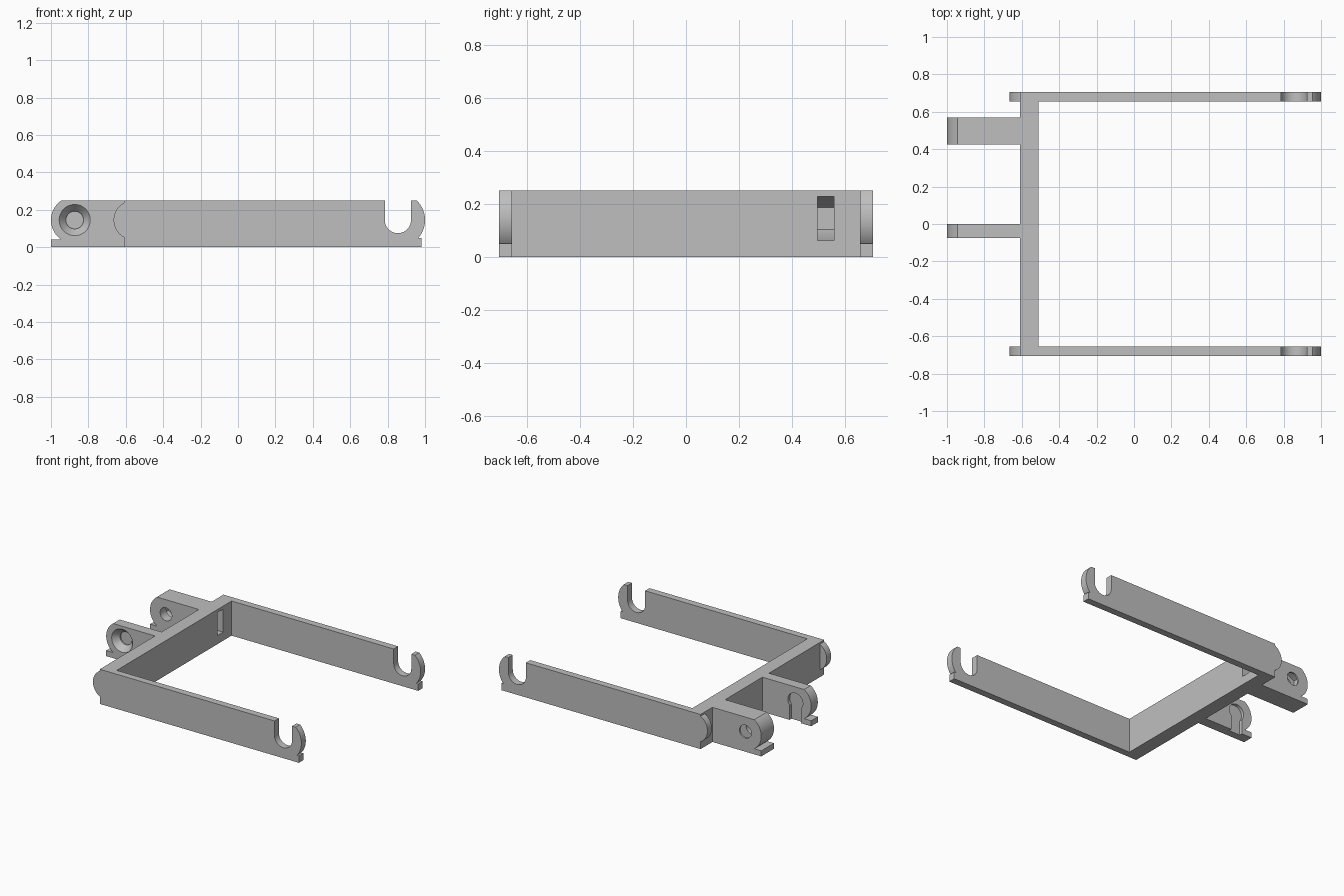
import bpy, bmesh
from math import cos, sin, radians, asin, acos, degrees

cube = bpy.data.objects.get("Cube")
if cube:
    bpy.data.objects.remove(cube, do_unlink=True)

grey = bpy.data.materials.new("plain grey")
grey.use_nodes = True
colour = (0.52, 0.52, 0.52, 1)
grey.diffuse_color = colour
grey.node_tree.nodes["Principled BSDF"].inputs["Base Color"].default_value = colour

TOP, MID = 0.25, 0.145          # overall height and pivot height
BAR_BACK, BAR_FRONT = -0.61, -0.51
ARM_IN, ARM_OUT = 0.655, 0.705
PIVOT_X, HOOK_X = -0.873, 0.855


def arc(cx, r, a0, a1, n=24, cz=MID):
    """Points of an arc in the xz plane, angles in degrees."""
    angles = [radians(a0 + (a1 - a0) * i / n) for i in range(n + 1)]
    return [(cx + r * cos(a), cz + r * sin(a)) for a in angles]


def circle(cx, r, n=48, start=0):
    return arc(cx, r, start, start + 360, n)[:-1]


def prism(name, profile, y0, y1, far=None):
    """Extrude an xz profile along y, optionally lofting to a second one."""
    bm = bmesh.new()
    near = [bm.verts.new((x, y0, z)) for x, z in profile]
    end = [bm.verts.new((x, y1, z)) for x, z in (far or profile)]
    bm.faces.new(near)
    bm.faces.new(end[::-1])
    for i in range(len(near)):
        j = (i + 1) % len(near)
        bm.faces.new((near[j], near[i], end[i], end[j]))
    bmesh.ops.recalc_face_normals(bm, faces=bm.faces[:])
    mesh = bpy.data.meshes.new(name)
    bm.to_mesh(mesh)
    bm.free()
    mesh.materials.append(grey)
    obj = bpy.data.objects.new(name, mesh)
    bpy.context.collection.objects.link(obj)
    return obj


def box(x0, x1, z0, z1):
    return [(x0, z0), (x1, z0), (x1, z1), (x0, z1)]


def cut(obj, cutters):
    """Subtract each cutter and bake the result into the mesh."""
    for c in cutters:
        c.hide_render = True
        mod = obj.modifiers.new("cut", 'BOOLEAN')
        mod.operation, mod.solver, mod.object = 'DIFFERENCE', 'EXACT', c
    deps = bpy.context.evaluated_depsgraph_get()
    mesh = bpy.data.meshes.new_from_object(obj.evaluated_get(deps))
    obj.modifiers.clear()
    obj.data = mesh


# Side arms: rounded rear end, open hook and small foot at the front end
hook_r, notch_r, rear_r, rear_x, foot = 0.145, 0.07, 0.105, -0.56, 0.05
rear_a = degrees(acos((BAR_BACK - rear_x) / rear_r))
arm_profile = (
    [(BAR_BACK, 0), (0.98, 0), (0.98, foot)]
    + arc(HOOK_X, hook_r, degrees(asin((foot - MID) / hook_r)),
          degrees(asin((TOP - MID) / hook_r)))
    + [(HOOK_X + notch_r, TOP)]
    + arc(HOOK_X, notch_r, 0, -180)
    + [(HOOK_X - notch_r, TOP), (BAR_BACK, TOP)]
    + arc(rear_x, rear_r, rear_a, 360 - rear_a)
)
parts = [prism("right_arm", arm_profile, -ARM_OUT, -ARM_IN),
         prism("left_arm", arm_profile, ARM_IN, ARM_OUT)]

# Cross bar joining the arms
bar = prism("cross_bar", box(BAR_BACK, BAR_FRONT, 0, TOP), -ARM_IN, ARM_IN)

# Hinge lugs behind the bar, each with a round end and a small foot
lug_r = 0.127
lug_a = degrees(asin((TOP - MID) / lug_r))
lug_profile = ([(-1, 0), (BAR_BACK, 0), (BAR_BACK, TOP)]
               + arc(PIVOT_X, lug_r, 180 - lug_a, 180 + lug_a)
               + [(-1, MID - lug_r * sin(radians(lug_a)))])
wide_lug = prism("wide_lug", lug_profile, 0.425, 0.57)
thin_lug = prism("thin_lug", lug_profile, -0.075, 0)
parts += [bar, wide_lug, thin_lug]

# Cutters: pivot hole, countersink, rear pocket with open channel, nut slot
hole_r, sink_r = 0.047, 0.083
hole = prism("hole_cutter", circle(PIVOT_X, hole_r), -0.2, 0.65)
sink = prism("countersink_cutter", circle(PIVOT_X, sink_r + 0.001), -0.076, -0.03,
             circle(PIVOT_X, hole_r - 0.001))
pocket = prism("pocket_cutter", circle(PIVOT_X, 0.06), -0.022, 0.02)
channel = prism("channel_cutter", box(PIVOT_X - 0.045, PIVOT_X + 0.045, -0.02, MID),
                -0.022, 0.02)
hexagon = circle(PIVOT_X, sink_r, 6, 90)
nut_profile = hexagon[:4] + [(-0.45, MID - sink_r), (-0.45, MID + sink_r)]
nut_slot = prism("nut_slot_cutter", nut_profile, 0.495, 0.558)

cut(thin_lug, [hole, sink, pocket, channel])
cut(wide_lug, [hole, nut_slot])
cut(bar, [nut_slot])
for helper in (hole, sink, pocket, channel, nut_slot):
    bpy.data.objects.remove(helper, do_unlink=True)

# Smooth the curves and keep the edges crisp
bpy.ops.object.select_all(action='DESELECT')
for p in parts:
    p.select_set(True)
bpy.context.view_layer.objects.active = parts[0]
bpy.ops.object.shade_smooth_by_angle(angle=radians(30))
